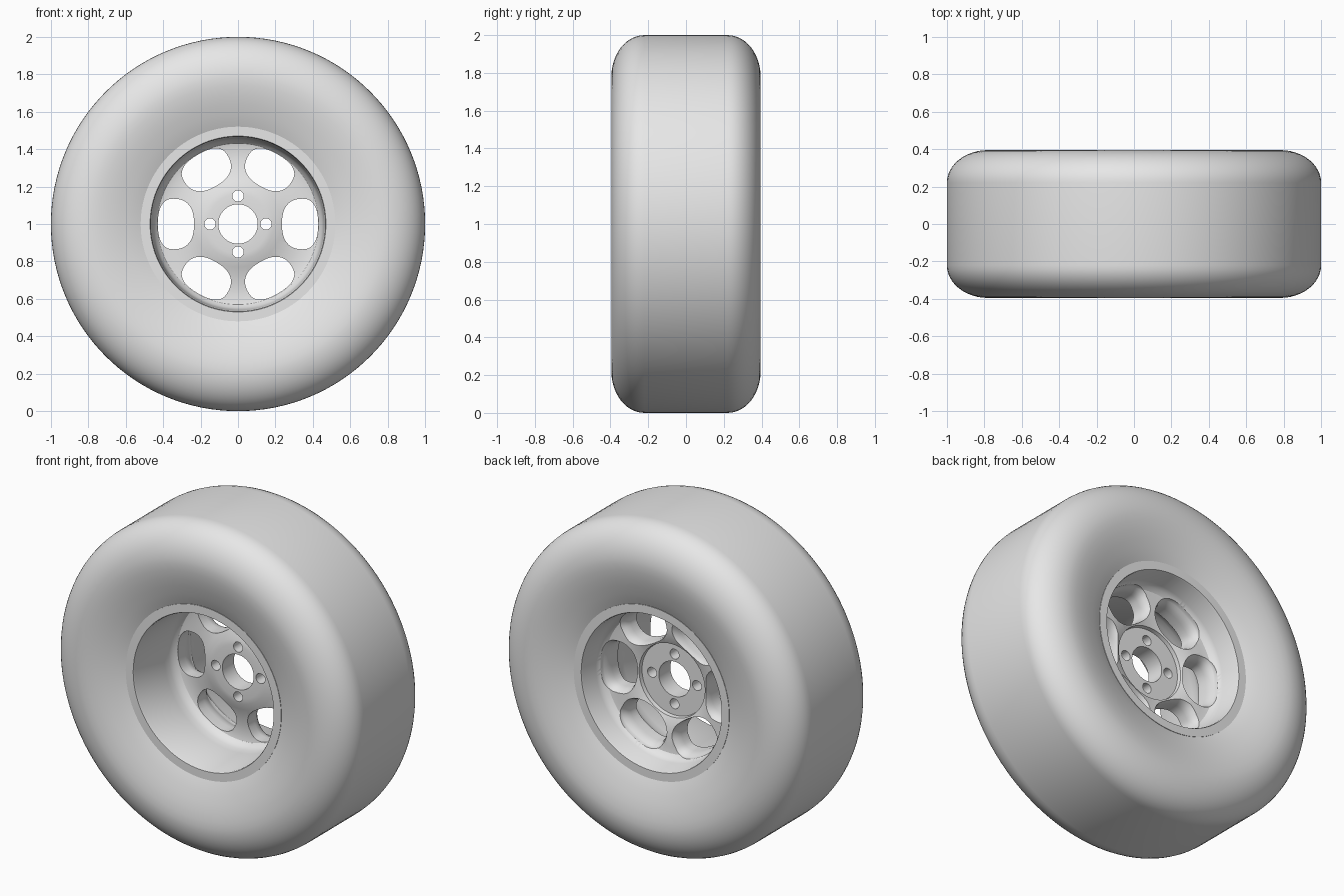
import bpy, bmesh
from math import sin, cos, pi, radians

if "Cube" in bpy.data.objects:
    bpy.data.objects.remove(bpy.data.objects["Cube"])

SEGMENTS = 128
AXLE_Z = 1.0

grey = bpy.data.materials.new("plain_grey")
grey.use_nodes = True
grey.diffuse_color = (0.8, 0.8, 0.8, 1)
grey.node_tree.nodes["Principled BSDF"].inputs["Base Color"].default_value = (0.8, 0.8, 0.8, 1)


def finish(bm, name):
    bmesh.ops.recalc_face_normals(bm, faces=bm.faces)
    mesh = bpy.data.meshes.new(name)
    bm.to_mesh(mesh)
    bm.free()
    mesh.materials.append(grey)
    obj = bpy.data.objects.new(name, mesh)
    bpy.context.collection.objects.link(obj)
    return obj


def select(obj):
    bpy.ops.object.select_all(action="DESELECT")
    obj.select_set(True)
    bpy.context.view_layer.objects.active = obj


def bridge(bm, a, b):
    n = len(a)
    for i in range(n):
        bm.faces.new((a[i], a[(i + 1) % n], b[(i + 1) % n], b[i]))


def revolve(name, profile):
    """Spin a closed (radius, y) profile around the axle."""
    bm = bmesh.new()
    rings = []
    for k in range(SEGMENTS):
        a = 2 * pi * k / SEGMENTS
        rings.append([bm.verts.new((r * cos(a), y, r * sin(a) + AXLE_Z)) for r, y in profile])
    for k in range(SEGMENTS):
        bridge(bm, rings[k], rings[(k + 1) % SEGMENTS])
    return finish(bm, name)


def loft(bm, outline, sections, angle):
    """Loft a (radial, tangential) outline through (y, scale) sections."""
    mid = sum(u for u, v in outline) / len(outline)
    loops = []
    for y, s in sections:
        loop = []
        for u, v in outline:
            u, v = mid + (u - mid) * s, v * s
            loop.append(bm.verts.new((u * cos(angle) - v * sin(angle), y,
                                      u * sin(angle) + v * cos(angle) + AXLE_Z)))
        loops.append(loop)
    for a, b in zip(loops, loops[1:]):
        bridge(bm, a, b)
    bm.faces.new(loops[0])
    bm.faces.new(loops[-1])


# Tyre: flat tread, round shoulders, sidewalls sinking toward the rim
shoulder = [(0.78 + 0.22 * cos(t), 0.22 + 0.175 * sin(t))
            for t in (radians(90) * i / 12 for i in range(13))]
half = shoulder + [(0.74, 0.392), (0.69, 0.383), (0.64, 0.37), (0.59, 0.354), (0.55, 0.34), (0.515, 0.325)]
tyre = revolve("tyre", half + [(r, -y) for r, y in reversed(half)])

# Wheel rim: lips, barrel, dished disc and recessed hub pad
front_side = [(0.52, -0.33), (0.47, -0.33), (0.466, -0.322), (0.46, -0.05), (0.456, -0.01),
              (0.447, 0.02), (0.43, 0.038), (0.40, 0.045), (0.34, 0.043), (0.28, 0.034),
              (0.23, 0.018), (0.19, 0.004), (0.16, 0.0), (0.105, 0.0)]
back_side = [(0.105, 0.11), (0.217, 0.11), (0.22, 0.134), (0.26, 0.15), (0.32, 0.16),
             (0.39, 0.16), (0.425, 0.165), (0.445, 0.182), (0.456, 0.21), (0.466, 0.322),
             (0.47, 0.33), (0.52, 0.33)]
rim = revolve("wheel_rim", front_side + back_side)


# Cutter: six flared windows and four bolt holes
def power(c, e):
    return abs(c) ** e * (1 if c >= 0 else -1)


window = []
for i in range(48):
    t = 2 * pi * i / 48
    c = power(cos(t), 0.82)
    window.append((0.345 + c * (0.083 if c > 0 else 0.11), 0.135 * power(sin(t), 0.82)))
bolt = [(0.15 + 0.03 * cos(2 * pi * i / 24), 0.03 * sin(2 * pi * i / 24)) for i in range(24)]

bm = bmesh.new()
for k in range(6):
    loft(bm, window, [(-0.1, 1), (0.10, 1), (0.12, 1.02), (0.14, 1.07),
                      (0.155, 1.14), (0.165, 1.18), (0.25, 1.18)], k * pi / 3)
for k in range(4):
    loft(bm, bolt, [(-0.1, 1), (0.25, 1)], k * pi / 2)
cutter = finish(bm, "window_cutter")
cutter.hide_render = True

select(rim)
cut = rim.modifiers.new("windows", "BOOLEAN")
cut.operation = "DIFFERENCE"
cut.solver = "EXACT"
cut.object = cutter
bpy.ops.object.modifier_apply(modifier=cut.name)
bpy.data.objects.remove(cutter)

# Smooth shading with crisp edges
for obj in (tyre, rim):
    select(obj)
    bpy.ops.object.shade_smooth_by_angle(angle=radians(32))
